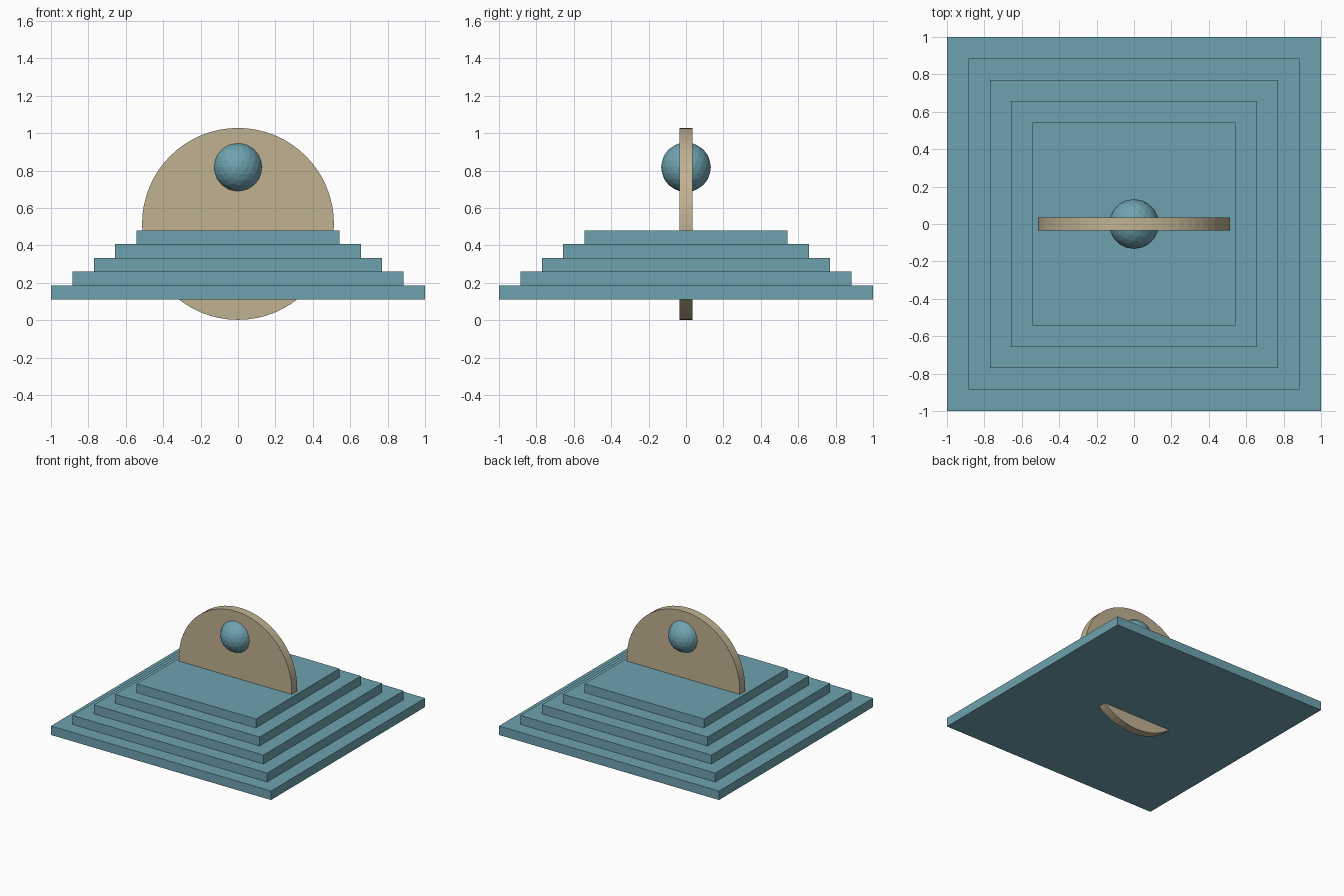
import bpy, math

if "Cube" in bpy.data.objects:
    bpy.data.objects.remove(bpy.data.objects["Cube"])


def material(name, rgb):
    m = bpy.data.materials.new(name)
    m.diffuse_color = (*rgb, 1.0)
    m.use_nodes = True
    m.node_tree.nodes["Principled BSDF"].inputs["Base Color"].default_value = m.diffuse_color
    return m


teal = material("teal", (0.155, 0.365, 0.43))
tan = material("tan", (0.53, 0.44, 0.285))


def finish(name, mat):
    ob = bpy.context.object
    ob.name = name
    ob.data.materials.append(mat)
    return ob


# Stepped pyramid base: five square slabs
z0, step_h = 0.112, 0.0737
for i in range(5):
    half = 1.0 - 0.1145 * i
    bpy.ops.mesh.primitive_cube_add(size=1, location=(0, 0, z0 + step_h * (i + 0.5)))
    ob = finish(f"step_{i + 1}", teal)
    ob.scale = (2 * half, 2 * half, step_h)

# Upright disc passing through the base
bpy.ops.mesh.primitive_cylinder_add(vertices=64, radius=0.513, depth=0.07,
                                    location=(0, 0, 0.515),
                                    rotation=(math.pi / 2, 0, 0))
finish("upright_disc", tan)

# Faceted ball set through the disc
bpy.ops.mesh.primitive_ico_sphere_add(subdivisions=3, radius=0.133, location=(0, 0, 0.818))
finish("ball", teal)
